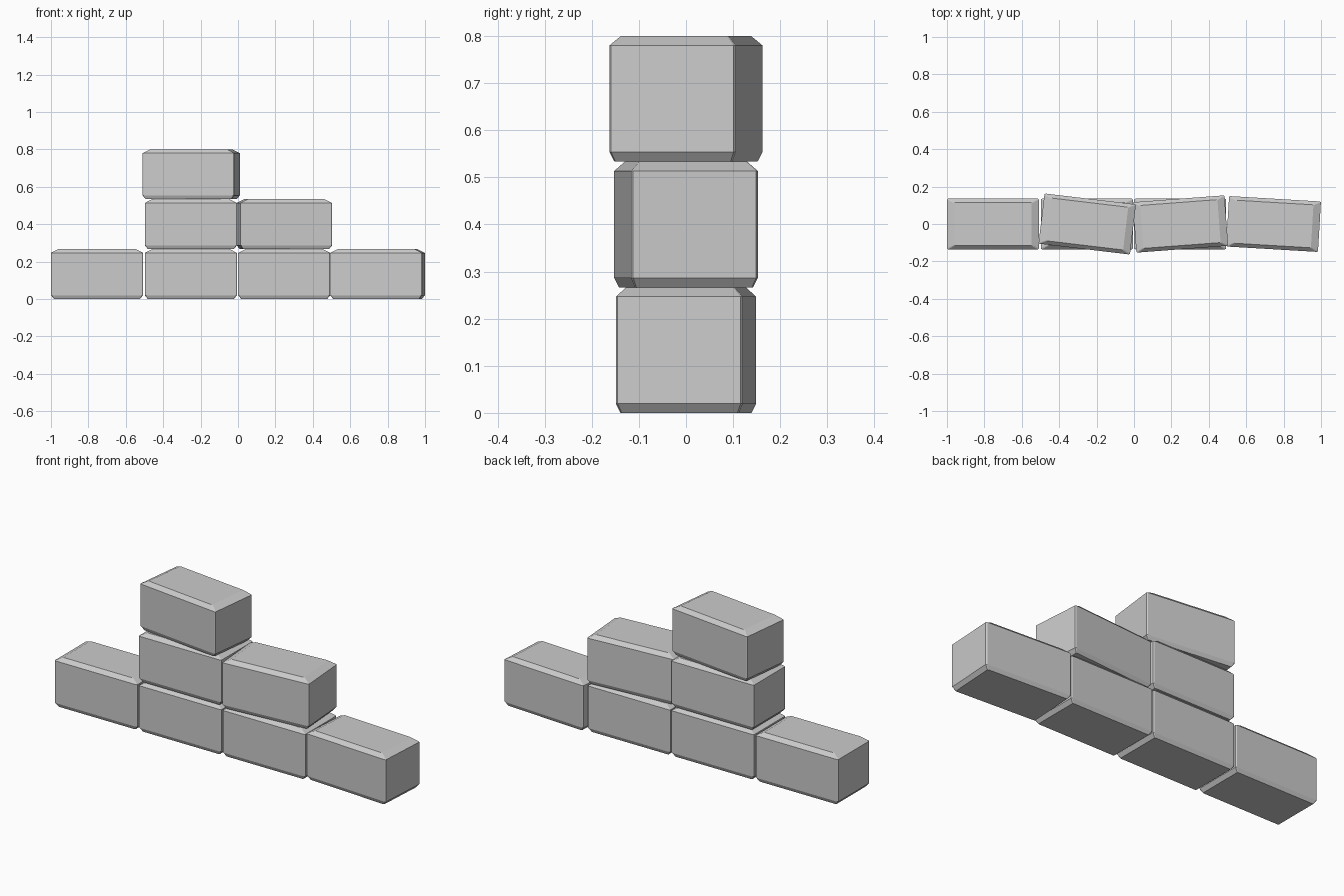
import bpy, math

if "Cube" in bpy.data.objects:
    bpy.data.objects.remove(bpy.data.objects["Cube"])

L, W, H = 0.492, 0.27, 0.2667      # brick size


def ring(bm_verts, ix, iy, cx, cy, z):
    """Rectangle inset by ix, iy with small corner cuts cx, cy."""
    a, b = L / 2 - ix, W / 2 - iy
    for sx, sy, flip in ((1, 1, 0), (-1, 1, 1), (-1, -1, 0), (1, -1, 1)):
        pts = [(sx * a, sy * (b - cy), z), (sx * (a - cx), sy * b, z)]
        bm_verts.extend(reversed(pts) if flip else pts)


def brick(name, x, z, angle):
    verts = []
    ring(verts, 0.016, 0.009, 0.004, 0.003, 0)        # narrow lower chamfer
    ring(verts, 0, 0, 0.006, 0.004, 0.02)
    ring(verts, 0, 0, 0.006, 0.004, H - 0.02)
    ring(verts, 0.039, 0.02, 0.004, 0.003, H)         # wide upper chamfer
    faces = [tuple(reversed(range(8))), tuple(range(24, 32))]
    for r in range(3):
        for i in range(8):
            j = (i + 1) % 8
            faces.append((r * 8 + i, r * 8 + j, r * 8 + 8 + j, r * 8 + 8 + i))
    mesh = bpy.data.meshes.new(name)
    mesh.from_pydata(verts, [], faces)
    ob = bpy.data.objects.new(name, mesh)
    ob.location = (x, 0, z)
    ob.rotation_euler.z = math.radians(angle)
    bpy.context.collection.objects.link(ob)


# Courses of bricks: (x centre, turn in degrees)
courses = [
    ("bottom_brick", [(-0.754, 0), (-0.252, 0), (0.247, 0), (0.746, -3.4)]),
    ("middle_brick", [(-0.252, 0), (0.248, 4.3)]),
    ("top_brick", [(-0.25, -6.8)]),
]
for row, (name, bricks) in enumerate(courses):
    for n, (x, angle) in enumerate(bricks, 1):
        brick(f"{name}_{n}", x, row * H, angle)
